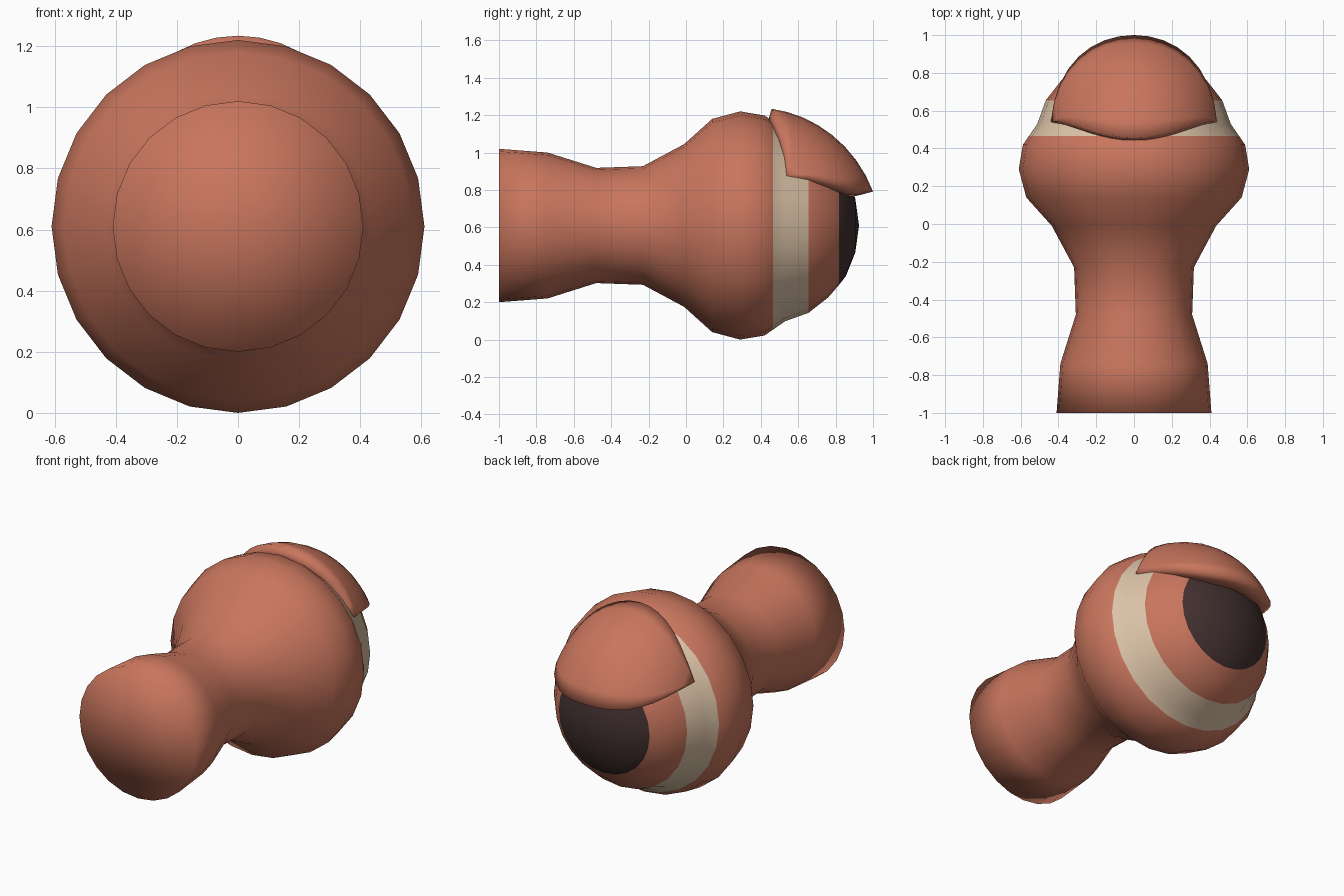
import bpy, bmesh, math

if "Cube" in bpy.data.objects:
    bpy.data.objects.remove(bpy.data.objects["Cube"])


def material(name, rgb):
    m = bpy.data.materials.new(name)
    m.diffuse_color = (*rgb, 1)
    m.use_nodes = True
    m.node_tree.nodes["Principled BSDF"].inputs["Base Color"].default_value = m.diffuse_color
    return m


skin = material("terracotta", (0.58, 0.18, 0.11))
cream = material("cream", (0.72, 0.55, 0.39))
dark = material("dark brown", (0.055, 0.029, 0.029))

AXIS_Z = 0.61      # height of the long axis
EYE_Y = 0.29       # centre of the eyeball along the axis


def finish(bm, name, mats):
    bmesh.ops.recalc_face_normals(bm, faces=bm.faces)
    for f in bm.faces:
        f.smooth = True
    me = bpy.data.meshes.new(name)
    bm.to_mesh(me)
    bm.free()
    for m in mats:
        me.materials.append(m)
    ob = bpy.data.objects.new(name, me)
    bpy.context.collection.objects.link(ob)
    return ob


# Stalk and eyeball: one profile (y, radius) turned about the long axis
profile = [(-1.0, 0.41), (-0.74, 0.39), (-0.48, 0.308), (-0.23, 0.317),
           (-0.01, 0.435), (0.14, 0.57), (0.29, 0.61), (0.42, 0.588),
           (0.465, 0.557), (0.53, 0.512), (0.655, 0.467), (0.76, 0.385),
           (0.818, 0.318), (0.855, 0.27), (0.905, 0.145)]
SIDES = 24
bm = bmesh.new()
rings = []
for y, r in profile:
    rings.append([bm.verts.new((r * math.sin(k * math.tau / SIDES), y,
                                AXIS_Z + r * math.cos(k * math.tau / SIDES)))
                  for k in range(SIDES)])
for a, b in zip(rings, rings[1:]):
    for k in range(SIDES):
        n = (k + 1) % SIDES
        bm.faces.new((a[k], a[n], b[n], b[k]))
tip = bm.verts.new((0, 0.925, AXIS_Z))
base = bm.verts.new((0, -1.0, AXIS_Z))
for k in range(SIDES):
    n = (k + 1) % SIDES
    bm.faces.new((rings[-1][k], rings[-1][n], tip))
    bm.faces.new((rings[0][n], rings[0][k], base))
# Cream band and dark pupil by position along the axis
for f in bm.faces:
    y = f.calc_center_median().y
    f.material_index = 1 if 0.465 < y < 0.655 else 2 if y > 0.818 else 0
finish(bm, "eye_stalk", [skin, cream, dark])

# Eyelid: thick spherical patch tapering to a corner on each side
NU, NV = 16, 8
PHI = 50


def lid_point(i, j, scale):
    s = -1 + 2 * i / NU
    t = j / NV
    back = 75 - 28 * s * s
    front = 14.3 + 32.7 * abs(s) ** 3
    th = math.radians(back + (front - back) * t)
    ph = math.radians(PHI * s)
    r = 0.575 + (0.646 + 0.087 * t - 0.575) * (1 - s * s)
    r *= scale
    return (r * math.sin(ph), EYE_Y + r * math.cos(ph) * math.cos(th),
            AXIS_Z + r * math.cos(ph) * math.sin(th))


bm = bmesh.new()
outer, inner = [[[bm.verts.new(lid_point(i, j, sc)) for j in range(NV + 1)]
                 for i in range(NU + 1)] for sc in (1.0, 0.866)]
for i in range(NU):
    for j in range(NV):
        for g in (outer, inner):
            bm.faces.new((g[i][j], g[i + 1][j], g[i + 1][j + 1], g[i][j + 1]))
    for j in (0, NV):   # back edge and front lip
        bm.faces.new((outer[i][j], outer[i + 1][j], inner[i + 1][j], inner[i][j]))
bmesh.ops.remove_doubles(bm, verts=bm.verts, dist=0.0005)
finish(bm, "eyelid", [skin])
